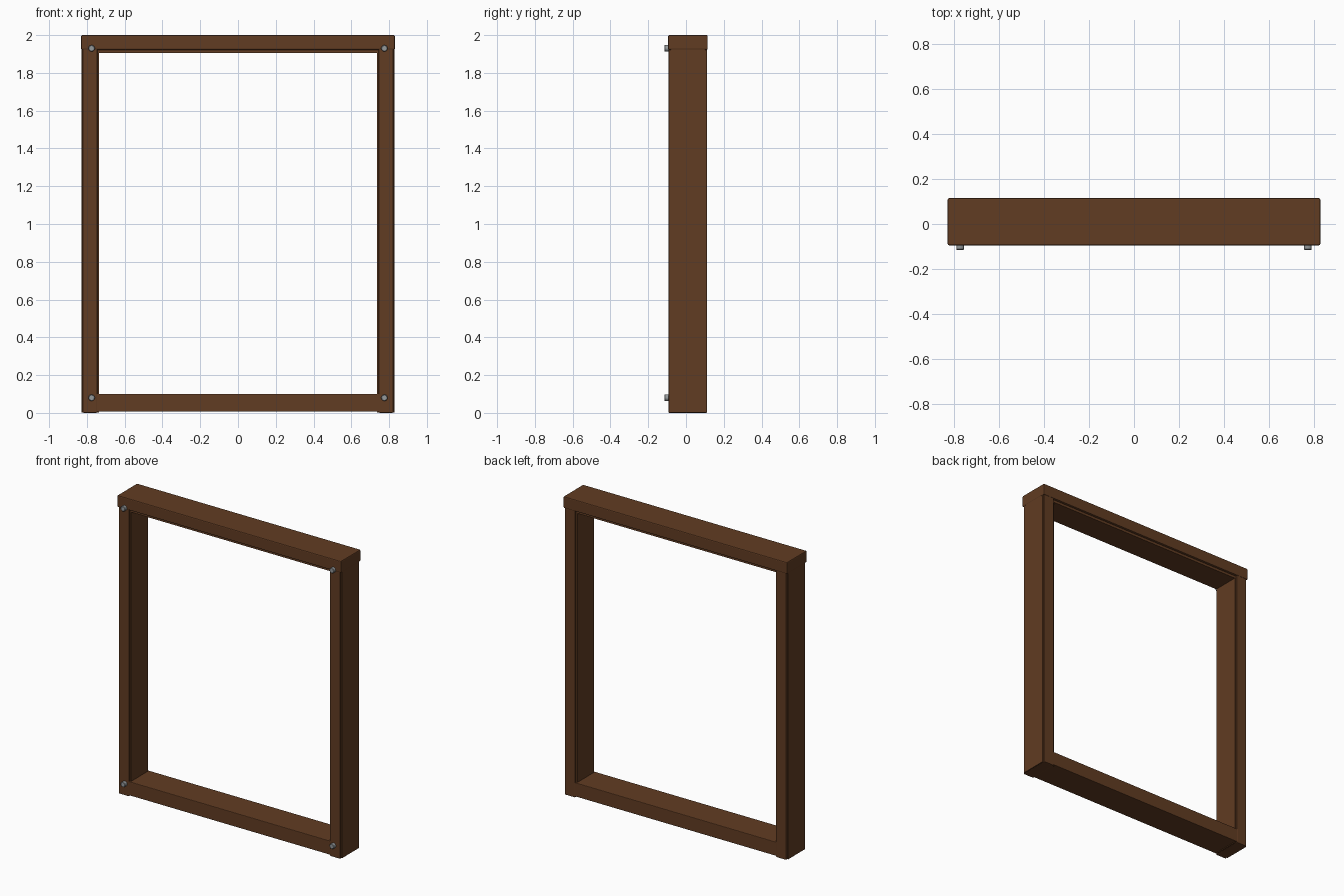
import bpy, math

cube = bpy.data.objects.get("Cube")
if cube:
    bpy.data.objects.remove(cube, do_unlink=True)


def material(name, color, metallic=0.0):
    m = bpy.data.materials.new(name)
    m.use_nodes = True
    m.diffuse_color = (*color, 1)
    bsdf = m.node_tree.nodes["Principled BSDF"]
    bsdf.inputs["Base Color"].default_value = (*color, 1)
    bsdf.inputs["Roughness"].default_value = 0.7
    return m


wood = material("brown wood", (0.12, 0.045, 0.016))
steel = material("grey steel", (0.30, 0.32, 0.33))


def beam(name, x, y, z, bevel):
    """Box between (min, max) ranges with softened edges."""
    bpy.ops.mesh.primitive_cube_add(size=1, location=[sum(r) / 2 for r in (x, y, z)])
    ob = bpy.context.object
    ob.name = name
    ob.scale = [r[1] - r[0] for r in (x, y, z)]
    bpy.ops.object.transform_apply(location=False, rotation=False, scale=True)
    ob.data.materials.append(wood)
    if bevel:
        mod = ob.modifiers.new("Soft edges", 'BEVEL')
        mod.width = bevel
        mod.segments = 2
    return ob


# Lintel across the top, with the recessed lining beneath it
beam("lintel", (-0.83, 0.83), (-0.095, 0.115), (1.922, 2.0), 0.006)
beam("lintel_lining", (-0.74, 0.74), (-0.08, 0.1), (1.905, 1.93), 0)

# Sill between the posts
beam("sill", (-0.75, 0.75), (-0.09, 0.11), (0.007, 0.1), 0.004)

for side, s in (("left", 1), ("right", -1)):
    # Post with a slightly wider core
    span = sorted((s * 0.745, s * 0.822))
    beam(side + "_post", span, (-0.092, 0.112), (0, 1.93), 0.005)
    core = sorted((s * 0.737, s * 0.828))
    beam(side + "_post_core", core, (-0.08, 0.1), (0.003, 1.925), 0)
    # Bolt heads on the front corners
    for level, z in (("upper", 1.93), ("lower", 0.08)):
        bpy.ops.mesh.primitive_cylinder_add(
            vertices=8, radius=0.018, depth=0.03,
            location=(s * 0.775, -0.1, z), rotation=(math.pi / 2, 0, 0))
        bolt = bpy.context.object
        bolt.name = f"{side}_{level}_bolt"
        bolt.data.materials.append(steel)
        mod = bolt.modifiers.new("Rim", 'BEVEL')
        mod.width = 0.003
        mod.segments = 1
